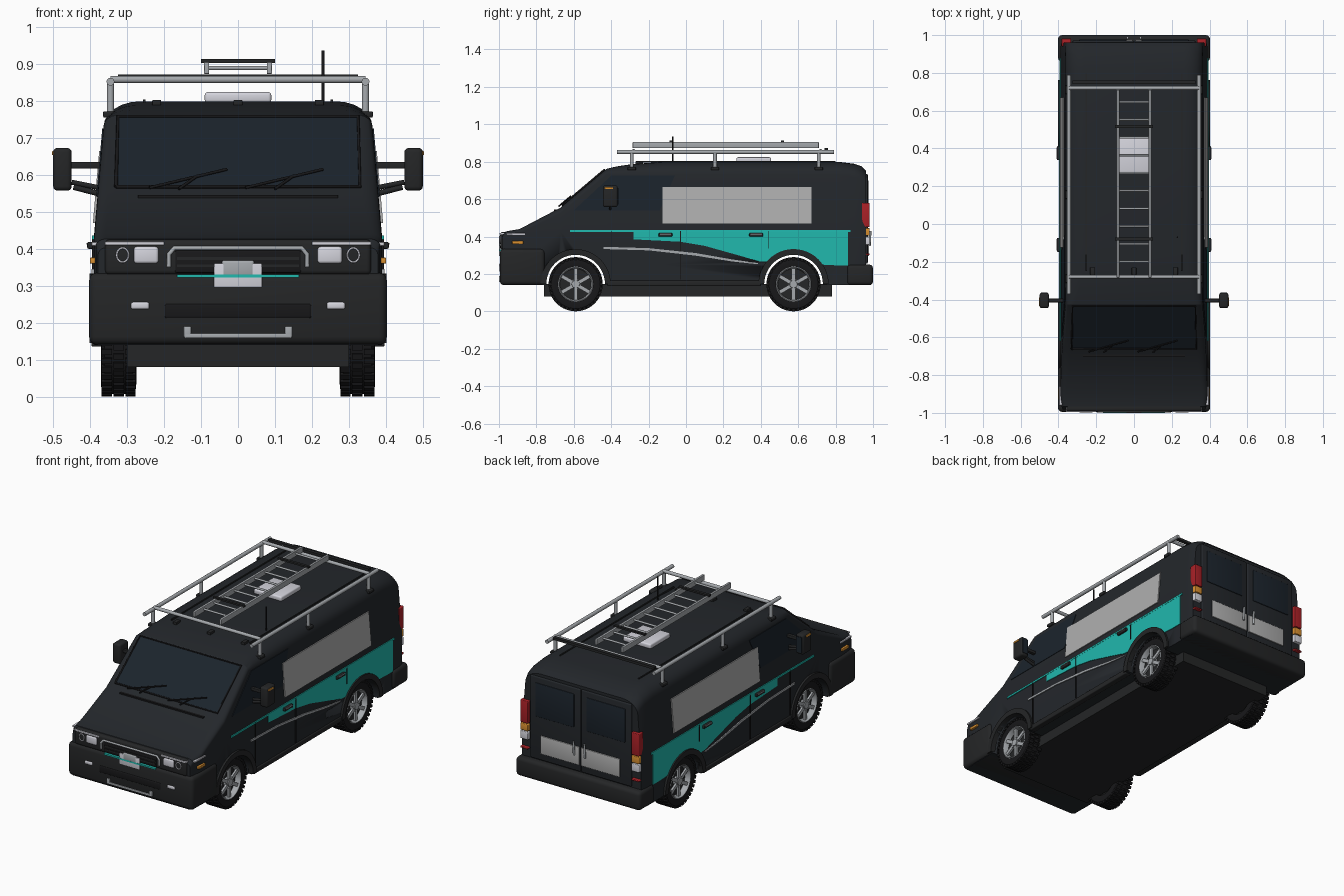
import bpy, bmesh
from math import sin, cos, pi, radians
from mathutils import Vector, Matrix

if "Cube" in bpy.data.objects:
    bpy.data.objects.remove(bpy.data.objects["Cube"])

def mat(name, r, g, b):
    m = bpy.data.materials.new(name)
    m.diffuse_color = (r, g, b, 1)
    m.use_nodes = True
    m.node_tree.nodes["Principled BSDF"].inputs["Base Color"].default_value = m.diffuse_color
    return m

PAINT = mat("dark_paint", .017, .020, .024)
TRIM = mat("black_trim", .018, .019, .020)
RUBBER = mat("rubber", .009, .009, .010)
GLASS = mat("dark_glass", .011, .017, .025)
TEAL = mat("teal", .015, .48, .42)
PANEL = mat("panel_grey", .43, .43, .43)
SILVER = mat("silver", .38, .40, .42)
WHITE = mat("lamp_white", .66, .66, .72)
AMBER = mat("amber", .70, .28, .03)
RED = mat("red", .40, .015, .02)

def finish(bm, name, m, angle=30):
    bmesh.ops.recalc_face_normals(bm, faces=bm.faces[:])
    me = bpy.data.meshes.new(name)
    bm.to_mesh(me)
    bm.free()
    me.materials.append(m)
    ob = bpy.data.objects.new(name, me)
    bpy.context.collection.objects.link(ob)
    bpy.ops.object.select_all(action='DESELECT')
    ob.select_set(True)
    bpy.context.view_layer.objects.active = ob
    bpy.ops.object.shade_smooth_by_angle(angle=radians(angle))
    return ob

def add_box(bm, x0, x1, y0, y1, z0, z1, rot=None):
    M = Matrix.Translation(((x0+x1)/2, (y0+y1)/2, (z0+z1)/2)) @ Matrix.Diagonal((x1-x0, y1-y0, z1-z0, 1))
    bmesh.ops.create_cube(bm, size=1, matrix=rot @ M if rot else M)

def box(name, m, x0, x1, y0, y1, z0, z1, bevel=0, both=False):
    for s in ((1, -1) if both else (1,)):
        bm = bmesh.new()
        add_box(bm, *sorted((s*x0, s*x1)), y0, y1, z0, z1)
        if bevel:
            bmesh.ops.bevel(bm, geom=bm.edges[:], offset=bevel, segments=3, profile=.5, affect='EDGES')
        finish(bm, name, m)

def prism(name, m, pts, shift):
    bm = bmesh.new()
    f = bm.faces.new([bm.verts.new(p) for p in pts])
    r = bmesh.ops.extrude_face_region(bm, geom=[f], use_keep_orig=True)
    bmesh.ops.translate(bm, verts=[v for v in r['geom'] if isinstance(v, bmesh.types.BMVert)], vec=shift)
    return finish(bm, name, m)

def tube(name, m, pts, r, both=False):
    for s in ((1, -1) if both else (1,)):
        c = bpy.data.curves.new(name, 'CURVE')
        c.dimensions, c.bevel_depth, c.bevel_resolution, c.use_fill_caps = '3D', r, 3, True
        sp = c.splines.new('POLY')
        sp.points.add(len(pts)-1)
        for p, q in zip(sp.points, pts):
            p.co = (s*q[0], q[1], q[2], 1)
        c.materials.append(m)
        bpy.context.collection.objects.link(bpy.data.objects.new(name, c))

def side_x(z):
    return .390 if z <= .43 else .390 - (z-.43)*.087

def side_patch(name, m, pts, off=.004):
    for s in (1, -1):
        prism(name, m, [(s*(side_x(z)+off), y, z) for y, z in pts], (-s*.012, 0, 0))

def rect(y0, y1, z0, z1):
    return [(y0, z0), (y1, z0), (y1, z1), (y0, z1)]

def arc(cy, r, a0, a1, n=24):
    return [(cy+r*cos(radians(a0+(a1-a0)*i/n)), .145+r*sin(radians(a0+(a1-a0)*i/n))) for i in range(n+1)]

WHEELS = (-.59, .575)

# body shell: lofted sections (y, top z, width scale, corner rx, corner rz)
stations = [(-.982, .405, .97, .03, .02), (-.965, .427, .985, .03, .02), (-.89, .44, 1, .03, .02),
            (-.67, .555, 1, .05, .03), (-.425, .762, 1, .045, .03), (-.37, .775, 1, .07, .045),
            (-.28, .788, 1, .09, .06), (-.12, .799, 1, .10, .07), (.82, .799, 1, .10, .07),
            (.90, .789, 1, .10, .07), (.94, .775, .995, .10, .07), (.962, .752, .985, .10, .07)]
bm = bmesh.new()
rings = []
for y, t, w, rx, rz in stations:
    zs = [.14, .25, min(.43, t-rz-.01), t-rz]
    half = [(side_x(z)*w, z) for z in zs]
    hx = half[-1][0]
    half += [(hx-rx+rx*cos(i*pi/12), t-rz+rz*sin(i*pi/12)) for i in range(1, 7)]
    rings.append([bm.verts.new((x, y, z)) for x, z in half + [(-x, z) for x, z in half[::-1]]])
for a, b in zip(rings, rings[1:]):
    for i in range(len(a)):
        j = (i+1) % len(a)
        bm.faces.new((a[i], a[j], b[j], b[i]))
bm.faces.new(rings[0])
bm.faces.new(rings[-1])
body = finish(bm, "van_body", PAINT, 25)
for cy in WHEELS:
    bm = bmesh.new()
    bmesh.ops.create_cone(bm, cap_ends=True, segments=48, radius1=.157, radius2=.157, depth=1,
                          matrix=Matrix.Translation((0, cy, .145)) @ Matrix.Rotation(pi/2, 4, 'Y'))
    cut = finish(bm, "wheel_cutter", TRIM)
    cut.hide_render = True
    bpy.context.view_layer.objects.active = body
    mod = body.modifiers.new("arch", 'BOOLEAN')
    mod.object, mod.operation, mod.solver = cut, 'DIFFERENCE', 'EXACT'
    bpy.ops.object.modifier_apply(modifier=mod.name)
    bpy.data.objects.remove(cut)
    # wheel arch flares
    ring = arc(cy, .188, 0, 180) + arc(cy, .157, 180, 0)
    for s in (1, -1):
        prism("arch_flare", TRIM, [(s*.402, y, z) for y, z in ring], (-s*.03, 0, 0))

# chassis, bumpers, skirts
box("chassis", TRIM, -.30, .30, -.76, .78, .08, .145)
box("front_bumper", TRIM, -.403, .403, -.995, -.755, .14, .335, .022)
box("rear_bumper", TRIM, -.402, .402, .86, 1.0, .14, .25, .02)
box("side_skirt", TRIM, .36, .397, -.42, .40, .135, .165, .005, True)

# side graphics, panels, windows and seams
teal = [(-.28, .43), (-.28, .385), (-.03, .372), (.1, .35), (.3, .294), (.385, .268)] \
    + arc(.575, .187, 140, 34) + [(.80, .246), (.865, .246), (.865, .43)]
side_patch("teal_graphic", TEAL, teal)
side_patch("teal_pinstripe", TEAL, rect(-.62, .88, .425, .436), .005)
side_patch("silver_stripe", SILVER, [(-.44, .345), (-.2, .338), (.05, .312), (.25, .277), (.385, .258), (.385, .252),
                                     (.25, .266), (.05, .298), (-.2, .326), (-.44, .333)], .006)
side_patch("grey_side_panel", PANEL, rect(-.125, .67, .47, .665), .006)
side_patch("cab_window", GLASS, [(-.60, .54), (-.14, .54), (-.06, .725), (-.40, .725)], .003)
for y in (-.40, -.03, .44):
    side_patch("door_seam", RUBBER, rect(y-.002, y+.002, .335 if y > .4 else .17, .43), .0055)
for y in (-.11, .375):
    box("door_handle", TRIM, .385, .408, y-.037, y+.037, .40, .418, .004, True)
    box("handle_inlay", SILVER, .40, .410, y-.03, y+.03, .412, .416, 0, True)
box("side_marker", AMBER, .38, .401, -.93, -.87, .36, .376, .003, True)
box("headlight_strip_side", WHITE, .375, .396, -.96, -.86, .408, .418, .002, True)

# windscreen, cowl and wipers
n = Vector((0, -.645, .764))
def wind(x, z, d=.004):
    return Vector((x, -.67+(z-.555)*.245/.207, z)) + n*d
prism("windscreen", GLASS, [wind(-.33, .565), wind(.33, .565), wind(.325, .752), wind(-.325, .752)], -n*.012)
tube("windscreen_seal", RUBBER, [wind(x, z) for x, z in ((-.33, .565), (.33, .565), (.325, .755), (-.325, .755), (-.33, .565))], .005)
box("cowl_strip", RUBBER, -.27, .27, -.705, -.69, .532, .545)
for x in (-.24, .02):
    tube("wiper_arm", RUBBER, [wind(x+.08, .553, .012), wind(x+.13, .588, .012)], .004)
    tube("wiper_blade", RUBBER, [wind(x, .556, .012), wind(x+.21, .606, .012)], .004)

# front end
box("grille_panel", TRIM, -.36, .36, -.992, -.95, .33, .425, .012)
box("grille_opening", RUBBER, -.17, .17, -.995, -.97, .335, .395, .004)
for z in (.35, .37):
    box("grille_slat", TRIM, -.165, .165, -.998, -.98, z, z+.008)
tube("grille_frame", SILVER, [(-.187, -.993, .35), (-.187, -.993, .385), (-.172, -.993, .402), (.172, -.993, .402),
                              (.187, -.993, .385), (.187, -.993, .35)], .006)
box("teal_bar", TEAL, -.165, .165, -1.0, -.98, .322, .331)
box("front_plate", WHITE, -.065, .065, -.999, -.98, .295, .36, .003)
box("centre_cap", SILVER, -.045, .045, -1.0, -.97, .323, .37, .009)
box("headlight", WHITE, .215, .282, -.998, -.96, .36, .406, .008, True)
box("headlight_strip", WHITE, .20, .36, -.996, -.96, .41, .419, .002, True)
for s in (1, -1):
    tube("round_lamp", WHITE, [(s*.312+.016*cos(i*pi/12), -.994, .383+.019*sin(i*pi/12)) for i in range(25)], .0025)
box("fog_lamp", WHITE, .24, .29, -.999, -.97, .236, .256, .006, True)
box("lower_intake", RUBBER, -.20, .20, -.998, -.97, .21, .253, .008)
box("bumper_step", SILVER, -.145, .145, -1.0, -.975, .158, .171, .003)
box("bumper_step_bracket", SILVER, .127, .147, -1.0, -.97, .16, .19, .003, True)

# mirrors
box("mirror", TRIM, .45, .50, -.445, -.365, .557, .673, .012, True)
box("mirror_lens", GLASS, .457, .493, -.368, -.362, .57, .66, 0, True)
box("mirror_marker", AMBER, .485, .503, -.435, -.39, .653, .664, .002, True)
box("mirror_arm", TRIM, .36, .455, -.415, -.395, .617, .635, .003, True)
tube("mirror_lower_arm", TRIM, [(.455, -.405, .575), (.445, -.405, .567), (.38, -.405, .55)][1:], .008, True)
tube("mirror_brace", TRIM, [(.45, -.405, .58), (.375, -.405, .565)], .007, True)

# rear doors and lamps
box("rear_door", PAINT, .003, .325, .95, .972, .255, .735, .006, True)
box("rear_window", GLASS, .04, .29, .965, .977, .505, .70, .004, True)
box("rear_grey_panel", PANEL, .006, .255, .965, .978, .295, .40, .002, True)
tube("rear_handle", SILVER, [(.035, .982, .35), (.035, .986, .43)], .006, True)
for m, z0, z1 in ((RED, .45, .58), (AMBER, .405, .445), (WHITE, .355, .40), (RED, .30, .31)):
    box("tail_lamp", m, .333, .383, .94, .982, z0, z1, .004, True)

# roof rack
tube("rack_rail", SILVER, [(.345, -.37, .852), (.345, .79, .852)], .011, True)
for y in (-.29, .155, .71):
    tube("rack_post", SILVER, [(.345, y, .77), (.345, y, .852)], .010, True)
    box("rack_foot", TRIM, .30, .365, y-.022, y+.022, .755, .772, .004, True)
for y in (-.28, .72):
    tube("rack_crossbar", SILVER, [(-.345, y, .858), (.345, y, .858)], .010)
box("wind_deflector", TRIM, -.325, .325, .74, .76, .858, .872)
box("roof_gutter", TRIM, .25, .257, -.25, .80, .795, .804, 0, True)

# ladder on the rack
box("ladder_rail", SILVER, .078, .092, -.285, .71, .873, .905, .002, True)
for i in range(10):
    tube("ladder_rung", SILVER, [(-.08, -.20+i*.094, .889), (.08, -.20+i*.094, .889)], .006)
for y in (-.08, .515):
    box("ladder_clamp", TRIM, -.10, .10, y-.008, y+.008, .903, .913)

# roof vent, marker lamps, antenna
box("roof_vent", WHITE, -.09, .09, .27, .455, .795, .824, .008)
for x in (-.22, 0, .22):
    box("roof_marker", TRIM, x-.012, x+.012, -.27, -.23, .785, .803, .003)
tube("antenna", RUBBER, [(.23, -.07, .79), (.23, -.07, .936)], .004)

# wheels
def lathe(bm, prof, n=48):
    rs = [[bm.verts.new((x, r*cos(2*pi*i/n), r*sin(2*pi*i/n))) for x, r in prof] for i in range(n)]
    for i in range(n):
        for j in range(len(prof)-1):
            bm.faces.new((rs[i][j], rs[i][j+1], rs[(i+1) % n][j+1], rs[(i+1) % n][j]))

def turn(a):
    return Matrix.Rotation(a, 4, 'X')

bm = bmesh.new()
lathe(bm, [(-.044, .09), (-.048, .11), (-.046, .128), (-.038, .138), (.038, .138), (.046, .128), (.048, .11), (.044, .09)])
for i in range(36):
    for k, (a, b) in enumerate(((-.046, -.018), (-.014, .014), (.018, .046))):
        add_box(bm, a, b, -.008, .008, .13, .1445, turn(2*pi*(i+.5*(k % 2))/36))
tyre = finish(bm, "tyre", RUBBER)
bm = bmesh.new()
lathe(bm, [(-.044, .094), (.044, .096), (.047, .09), (.036, .084), (-.02, .08)])
for i in range(6):
    add_box(bm, .026, .038, -.010, .010, .015, .088, turn(2*pi*i/6))
    add_box(bm, .036, .043, -.003, .003, .026, .032, turn(2*pi*(i+.5)/6))
bmesh.ops.create_cone(bm, cap_ends=True, segments=24, radius1=.027, radius2=.02, depth=.03,
                      matrix=Matrix.Translation((.028, 0, 0)) @ Matrix.Rotation(pi/2, 4, 'Y'))
rim = finish(bm, "wheel_rim", SILVER)
bm = bmesh.new()
bmesh.ops.create_cone(bm, cap_ends=True, segments=32, radius1=.094, radius2=.094, depth=.03,
                      matrix=Matrix.Rotation(pi/2, 4, 'Y'))
disc = finish(bm, "brake_disc", TRIM)
for src in (tyre, rim, disc):
    for s in (1, -1):
        for cy in WHEELS:
            ob = src if (s, cy) == (1, WHEELS[0]) else src.copy()
            if ob is not src:
                bpy.context.collection.objects.link(ob)
            ob.location = (s*.323, cy, .145)
            ob.rotation_euler = (0, 0, 0 if s > 0 else pi)
